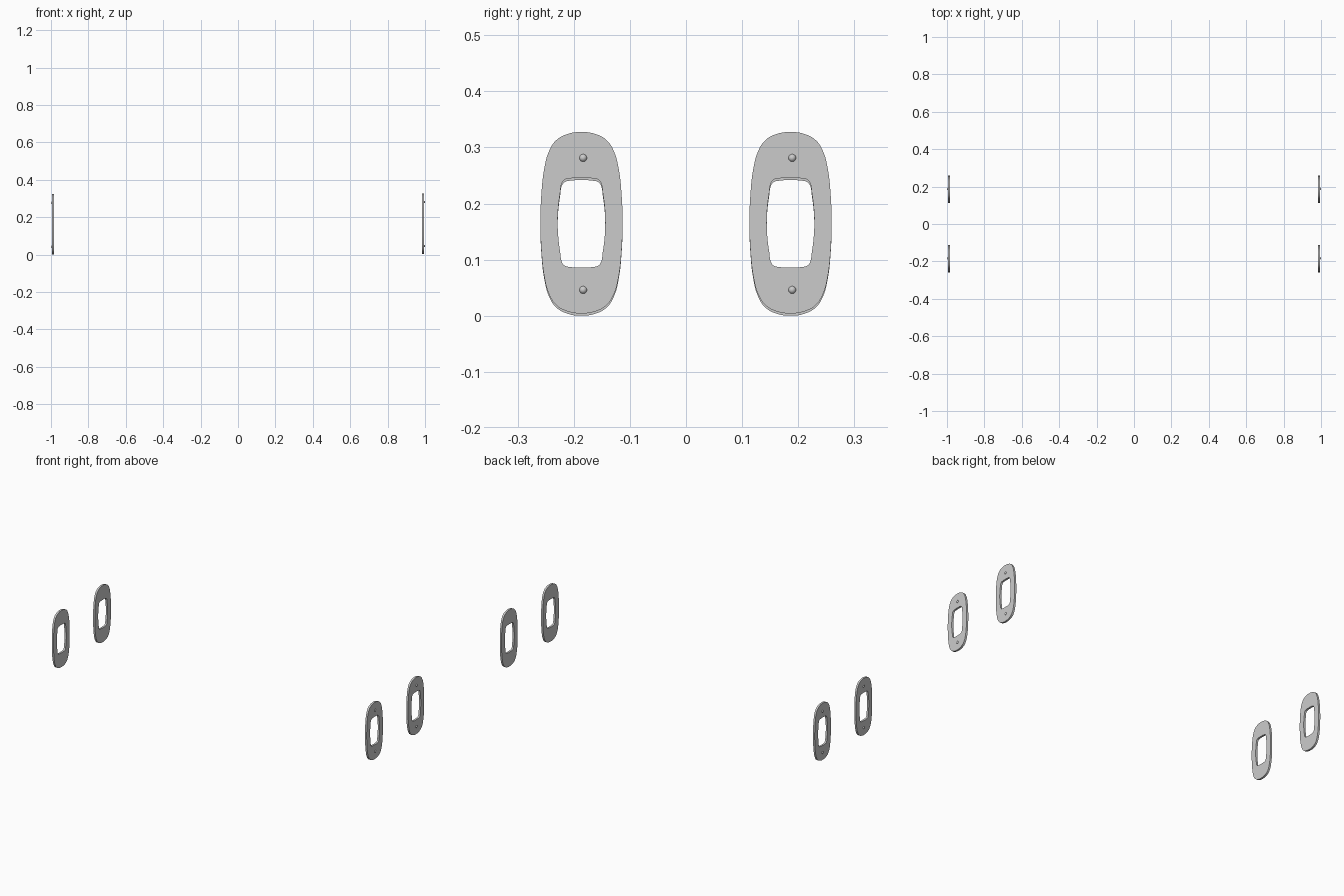
import bpy, bmesh
from mathutils import Matrix

if "Cube" in bpy.data.objects:
    bpy.data.objects.remove(bpy.data.objects["Cube"])

HALF_T = 0.0055
# quarter outlines (half width, half height), from top centre to side centre
OUTER = [(0, .1617), (.025, .158), (.045, .147), (.058, .127), (.066, .098), (.0715, .05), (.0732, 0)]
INNER = [(0, .080), (.02, .079), (.030, .0765), (.0345, .071), (.038, .052), (.0412, .027), (.0424, 0)]


def full_loop(q):
    right = q + [(x, -y) for x, y in q[-2::-1]]
    return right + [(-x, y) for x, y in right[-2:0:-1]]


def plate_mesh():
    # two smooth closed splines: outline and window
    cu = bpy.data.curves.new("plate_profile", 'CURVE')
    cu.dimensions, cu.fill_mode = '2D', 'BOTH'
    cu.extrude, cu.resolution_u = HALF_T, 5
    for quarter in (OUTER, INNER):
        pts = full_loop(quarter)
        s = cu.splines.new('BEZIER')
        s.bezier_points.add(len(pts) - 1)
        s.use_cyclic_u = True
        for bp, (x, y) in zip(s.bezier_points, pts):
            bp.co = (x, y, 0)
            bp.handle_left_type = bp.handle_right_type = 'AUTO'
    ob = bpy.data.objects.new("plate_profile", cu)
    bpy.context.collection.objects.link(ob)
    bpy.context.view_layer.update()
    dg = bpy.context.evaluated_depsgraph_get()
    me = bpy.data.meshes.new_from_object(ob.evaluated_get(dg))
    bpy.data.objects.remove(ob)
    # weld caps to walls and stand the plate up facing x
    bm = bmesh.new()
    bm.from_mesh(me)
    bmesh.ops.remove_doubles(bm, verts=bm.verts, dist=1e-5)
    bm.transform(Matrix(((0, 0, 1, 0), (1, 0, 0, 0), (0, 1, 0, 0), (0, 0, 0, 1))))
    bmesh.ops.recalc_face_normals(bm, faces=bm.faces)
    bm.to_mesh(me)
    bm.free()
    return me


def rivet_mesh():
    me = bpy.data.meshes.new("rivet")
    bm = bmesh.new()
    bmesh.ops.create_uvsphere(bm, u_segments=20, v_segments=12, radius=0.007)
    bm.to_mesh(me)
    bm.free()
    return me


def place(name, me, loc):
    ob = bpy.data.objects.new(name, me)
    ob.location = loc
    bpy.context.collection.objects.link(ob)
    bpy.ops.object.select_all(action='DESELECT')
    ob.select_set(True)
    bpy.context.view_layer.objects.active = ob
    bpy.ops.object.shade_smooth_by_angle(angle=0.6)
    return ob


plate, rivet = plate_mesh(), rivet_mesh()
# two plates per side, rivets on the outward face
for side, sx, zc in (("right", 1, .1658), ("left", -1, .1617)):
    for end, yc in (("front", -.1863), ("back", .1863)):
        place(f"{side}_{end}_handle_plate", plate, (sx * .9895, yc, zc))
        for pos, dz in (("upper", .1155), ("lower", -.1198)):
            place(f"{side}_{end}_{pos}_rivet", rivet, (sx * .993, yc + .003, zc + dz))
